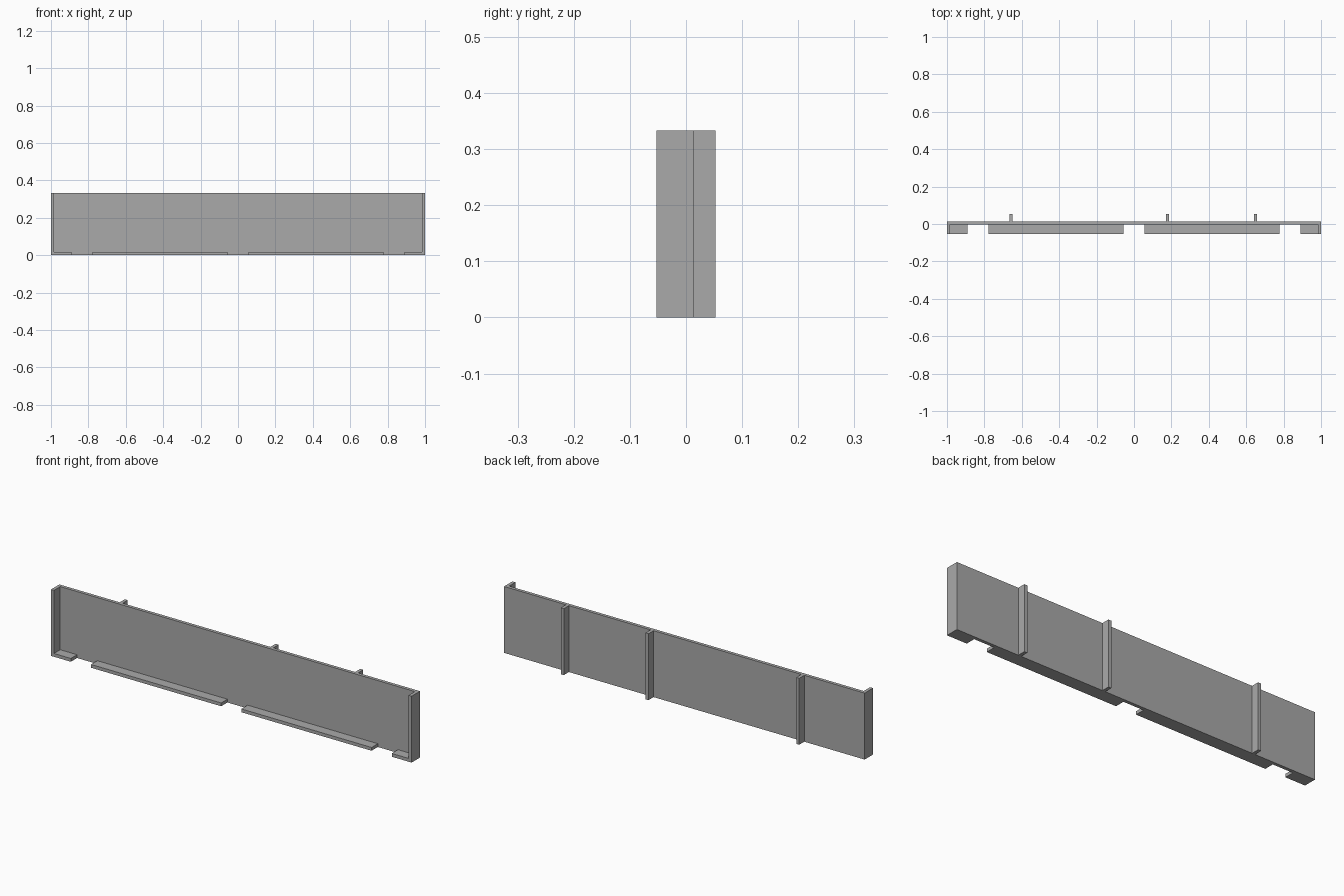
import bpy
import bmesh
from mathutils import Vector

cube = bpy.data.objects.get("Cube")
if cube:
    bpy.data.objects.remove(cube, do_unlink=True)

grey = bpy.data.materials.new("plain grey")
grey.use_nodes = True
grey.diffuse_color = (0.4, 0.4, 0.4, 1)
grey.node_tree.nodes["Principled BSDF"].inputs["Base Color"].default_value = grey.diffuse_color

HEIGHT = 0.333
THICK = 0.0165
FRONT, BACK = -0.053, 0.053
PANEL_BACK = 0.013
PANEL_FRONT = PANEL_BACK - THICK


def box(name, low, high):
    """Flat-faced box between two corners."""
    low, high = Vector(low), Vector(high)
    bm = bmesh.new()
    bmesh.ops.create_cube(bm, size=1)
    for v in bm.verts:
        v.co = (low + high) / 2 + v.co * (high - low)
    mesh = bpy.data.meshes.new(name)
    bm.to_mesh(mesh)
    bm.free()
    mesh.materials.append(grey)
    obj = bpy.data.objects.new(name, mesh)
    bpy.context.collection.objects.link(obj)


# Main upright panel
box("panel", (-1, PANEL_FRONT, 0), (1, PANEL_BACK, HEIGHT))

# End walls and bottom lips, mirrored left and right
for side, s in (("left", 1), ("right", -1)):
    def span(a, b):
        return sorted((s * a, s * b))

    x0, x1 = span(1 - THICK, 1)
    box(side + "_end_wall", (x0, FRONT, 0), (x1, PANEL_FRONT, HEIGHT))
    x0, x1 = span(0.89, 1 - THICK)
    box(side + "_corner_lip", (x0, FRONT, 0), (x1, PANEL_FRONT, THICK))
    x0, x1 = span(0.056, 0.778)
    box(side + "_long_lip", (x0, FRONT, 0), (x1, PANEL_FRONT, THICK))

# Upright ribs on the back
for name, x in (("right", -0.657), ("middle", 0.179), ("left", 0.649)):
    box(name + "_back_rib", (x - THICK / 2, PANEL_BACK, 0), (x + THICK / 2, BACK, HEIGHT))
